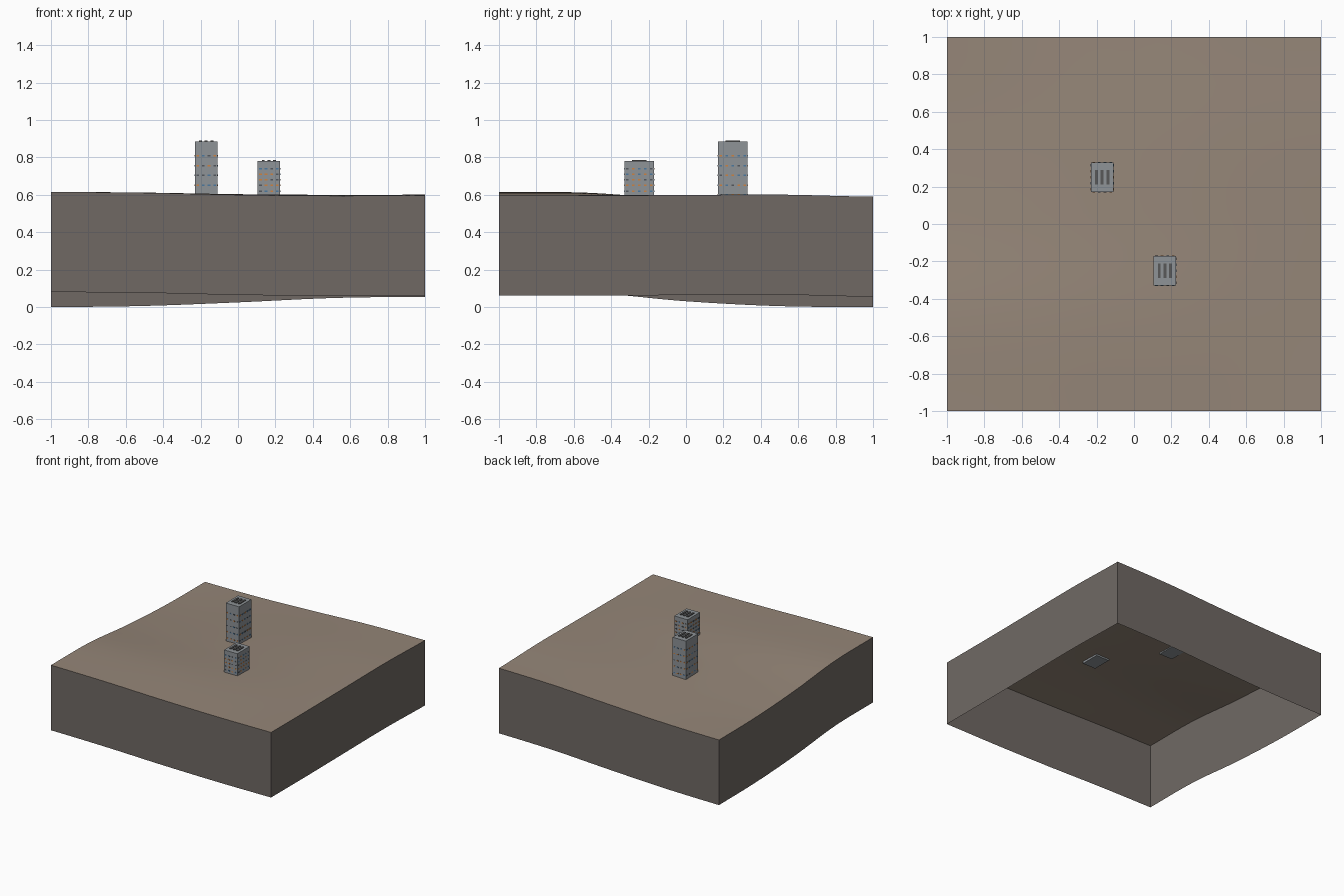
import bpy, bmesh, random
from mathutils import Vector

random.seed(4)
cube = bpy.data.objects.get("Cube")
if cube:
    bpy.data.objects.remove(cube, do_unlink=True)


def material(name, rgb):
    linear = [((c / 255 + 0.055) / 1.055) ** 2.4 for c in rgb] + [1.0]
    m = bpy.data.materials.new(name)
    m.use_nodes = True
    m.diffuse_color = linear
    m.node_tree.nodes["Principled BSDF"].inputs["Base Color"].default_value = linear
    return m


earth = material("earth_brown", (149, 134, 120))
cliff = material("cliff_grey_brown", (112, 105, 100))
concrete = material("concrete_grey", (142, 147, 151))
roof_dark = material("roof_dark_grey", (88, 88, 88))
lit = material("lit_window_orange", (205, 130, 65))
glass = material("glass_blue", (75, 120, 160))
unlit = material("unlit_window_grey", (82, 86, 92))


def finish(name, bm, mats):
    mesh = bpy.data.meshes.new(name)
    bm.to_mesh(mesh)
    bm.free()
    for m in mats:
        mesh.materials.append(m)
    ob = bpy.data.objects.new(name, mesh)
    bpy.context.collection.objects.link(ob)
    return ob


def add_box(bm, lo, hi, index=0):
    lo, hi = Vector(lo), Vector(hi)
    made = bmesh.ops.create_cube(bm, size=1)["verts"]
    for v in made:
        v.co = (lo + hi) / 2 + v.co * (hi - lo)
    for f in {f for v in made for f in v.link_faces}:
        f.material_index = index


# Ground: four rim height curves blended across a grid
FRONT = (0.615, 0.611, 0.600, 0.595, 0.597)
BACK = (0.535, 0.541, 0.560, 0.583, 0.590)
LEFT_RIM = (0.615, 0.610, 0.566, 0.540, 0.535)
RIGHT_RIM = (0.597, 0.596, 0.599, 0.601, 0.590)
DEPTH = 0.535


def curve(p, t):
    """Smooth curve through evenly spaced heights, t from 0 to 1."""
    n = len(p) - 1
    i = min(int(t * n), n - 1)
    f = t * n - i
    a, b, c, d = p[max(i - 1, 0)], p[i], p[i + 1], p[min(i + 2, n)]
    return b + f * ((c - a) + f * ((2 * a - 5 * b + 4 * c - d) + f * (3 * (b - c) + d - a))) / 2


def height(x, y):
    u, v = (x + 1) / 2, (y + 1) / 2
    across = curve(LEFT_RIM, v) * (1 - u) + curve(RIGHT_RIM, v) * u
    along = curve(FRONT, u) * (1 - v) + curve(BACK, u) * v
    corners = ((FRONT[0] * (1 - u) + FRONT[-1] * u) * (1 - v)
               + (BACK[0] * (1 - u) + BACK[-1] * u) * v)
    return across + along - corners + 0.006 * (1 - x * x) * (1 - y * y)


bm = bmesh.new()
bmesh.ops.create_grid(bm, x_segments=32, y_segments=32, size=1)
for v in bm.verts:
    v.co.z = height(v.co.x, v.co.y)
rim = [e for e in bm.edges if e.is_boundary]
skirt = bmesh.ops.extrude_edge_only(bm, edges=rim)["geom"]
for item in skirt:
    if isinstance(item, bmesh.types.BMVert):
        item.co.z -= DEPTH
bm.normal_update()
for f in bm.faces:
    if abs(f.normal.z) < 0.5:
        f.material_index = 1
        if f.normal.dot(f.calc_center_median() * Vector((1, 1, 0))) < 0:
            f.normal_flip()
ground = finish("ground_block", bm, [earth, cliff])
bpy.ops.object.select_all(action="DESELECT")
ground.select_set(True)
bpy.context.view_layer.objects.active = ground
bpy.ops.object.shade_smooth_by_angle(angle=0.6)

# Towers: body, roof vents and rows of small windows
HX, HY = 0.06, 0.08


def tower(name, cx, cy, bottom, top, rows):
    bm = bmesh.new()
    add_box(bm, (cx - HX, cy - HY, bottom), (cx + HX, cy + HY, top))
    finish(name + "_body", bm, [concrete])

    bm = bmesh.new()
    for k in (-1, 0, 1):
        x = cx + k * 0.03
        add_box(bm, (x - 0.008, cy - 0.04, top - 0.002), (x + 0.008, cy + 0.04, top + 0.006))
    finish(name + "_roof_vents", bm, [roof_dark])

    bm = bmesh.new()
    for z in rows:
        for side in (-1, 1):
            for axis, count in ((0, 5), (1, 4)):
                reach, half = (HX, HY) if axis == 0 else (HY, HX)
                for k in range(count):
                    along = half * ((2 * k + 1) / count - 1)
                    mid = Vector((cx, cy, z))
                    mid[axis] += side * reach
                    mid[1 - axis] += along
                    size = Vector((0.007, 0.007, 0.004))
                    size[axis] = 0.002
                    add_box(bm, mid - size, mid + size, random.choice((0, 0, 1, 2)))
    finish(name + "_windows", bm, [lit, glass, unlit])


tower("tall_tower", -0.17, 0.25, 0.565, 0.885, [0.60 + 0.052 * i for i in range(5)])
tower("short_tower", 0.165, -0.25, 0.58, 0.78, [0.62 + 0.03 * i for i in range(5)])
